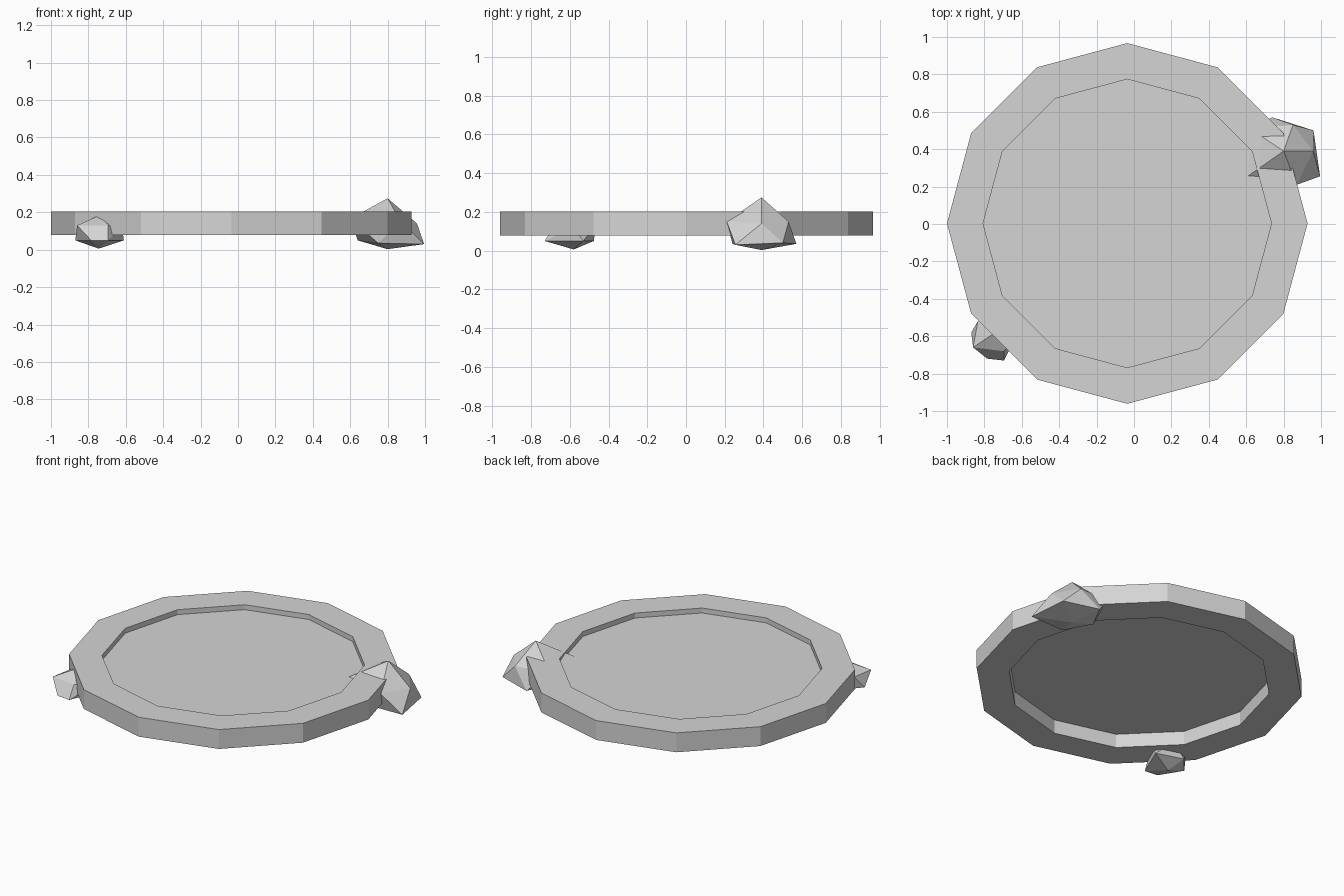
import bpy
import bmesh
from math import sin, cos, pi
from mathutils import Vector

cube = bpy.data.objects.get("Cube")
if cube:
    bpy.data.objects.remove(cube, do_unlink=True)

stone = bpy.data.materials.new("grey stone")
stone.use_nodes = True
GREY = (0.66, 0.66, 0.66, 1)
stone.diffuse_color = GREY
stone.node_tree.nodes["Principled BSDF"].inputs["Base Color"].default_value = GREY

SIDES = 12
CENTRE = Vector((-0.036, 0.003, 0))


def finish(bm, name):
    bmesh.ops.recalc_face_normals(bm, faces=bm.faces)
    mesh = bpy.data.meshes.new(name)
    bm.to_mesh(mesh)
    bm.free()
    mesh.materials.append(stone)
    obj = bpy.data.objects.new(name, mesh)
    bpy.context.collection.objects.link(obj)
    return obj


def loop(bm, radius, z):
    angles = [2 * pi * i / SIDES for i in range(SIDES)]
    return [bm.verts.new(CENTRE + Vector((radius * cos(a), radius * sin(a), z)))
            for a in angles]


def bridge(bm, a, b):
    for i in range(SIDES):
        j = (i + 1) % SIDES
        bm.faces.new((a[i], a[j], b[j], b[i]))


# Rim: rectangular section swept round twelve sides
bm = bmesh.new()
section = [(0.964, 0.078), (0.964, 0.203), (0.771, 0.203), (0.771, 0.078)]
loops = [loop(bm, r, z) for r, z in section]
for k in range(4):
    bridge(bm, loops[k], loops[(k + 1) % 4])
finish(bm, "rim")

# Basin floor: thin plate set just below the rim top
bm = bmesh.new()
low, high = loop(bm, 0.771, 0.167), loop(bm, 0.771, 0.171)
bridge(bm, low, high)
bm.faces.new(low)
bm.faces.new(high)
finish(bm, "basin_floor")


# Rock: irregular twenty-faced lump from two staggered rings of five
def rock(name, bottom, lower, upper, top):
    bm = bmesh.new()
    base, peak = bm.verts.new(bottom), bm.verts.new(top)
    lo = [bm.verts.new(p) for p in lower]
    up = [bm.verts.new(p) for p in upper]
    for i in range(5):
        j = (i + 1) % 5
        bm.faces.new((base, lo[j], lo[i]))
        bm.faces.new((lo[i], lo[j], up[i]))
        bm.faces.new((lo[j], up[j], up[i]))
        bm.faces.new((up[i], up[j], peak))
    finish(bm, name)


rock("large_rock", (0.80, 0.39, 0.003),
     [(0.995, 0.255, 0.03), (0.96, 0.50, 0.04), (0.74, 0.57, 0.035),
      (0.64, 0.39, 0.05), (0.75, 0.24, 0.035)],
     [(0.957, 0.39, 0.14), (0.85, 0.53, 0.15), (0.62, 0.51, 0.165),
      (0.60, 0.25, 0.165), (0.87, 0.21, 0.15)],
     (0.80, 0.39, 0.275))

rock("small_rock", (-0.745, -0.58, 0.006),
     [(-0.695, -0.73, 0.05), (-0.61, -0.53, 0.05), (-0.78, -0.475, 0.05),
      (-0.87, -0.58, 0.05), (-0.785, -0.72, 0.05)],
     [(-0.62, -0.58, 0.12), (-0.70, -0.47, 0.13), (-0.835, -0.52, 0.13),
      (-0.86, -0.66, 0.13), (-0.695, -0.68, 0.13)],
     (-0.74, -0.58, 0.185))
